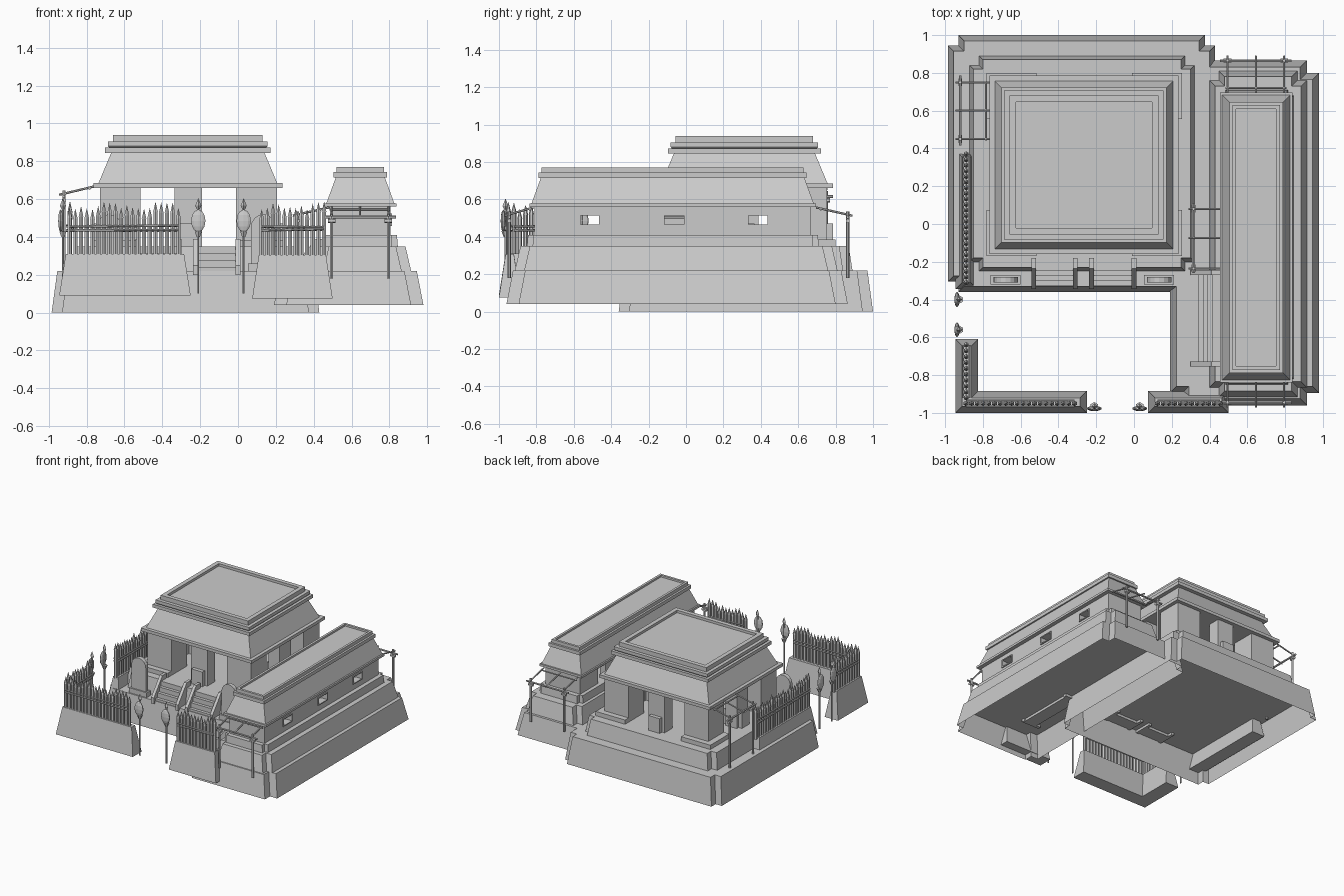
import bpy, bmesh, random
from math import pi, sin, cos
from mathutils import Vector, Matrix

if "Cube" in bpy.data.objects:
    bpy.data.objects.remove(bpy.data.objects["Cube"])

random.seed(4)


def finish(name, bm):
    me = bpy.data.meshes.new(name)
    bm.to_mesh(me)
    bm.free()
    ob = bpy.data.objects.new(name, me)
    bpy.context.collection.objects.link(ob)
    return ob


def outline(x0, x1, y0, y1, n):
    if not n:
        return [(x0, y0), (x1, y0), (x1, y1), (x0, y1)]
    return [(x0 + n, y0), (x1 - n, y0), (x1 - n, y0 + n), (x1, y0 + n),
            (x1, y1 - n), (x1 - n, y1 - n), (x1 - n, y1), (x0 + n, y1),
            (x0 + n, y1 - n), (x0, y1 - n), (x0, y0 + n), (x0 + n, y0 + n)]


def stack(name, rect, levels, notch=0, cap=True):
    """Loft of a (notched) rectangle through (inset, z) levels."""
    bm = bmesh.new()
    x0, x1, y0, y1 = rect
    rings = [[bm.verts.new((x, y, z)) for x, y in
              outline(x0 + i, x1 - i, y0 + i, y1 - i, notch)] for i, z in levels]
    for a, b in zip(rings, rings[1:]):
        for k in range(len(a)):
            j = (k + 1) % len(a)
            bm.faces.new((a[k], a[j], b[j], b[k]))
    bm.faces.new(rings[-1])
    if cap:
        bm.faces.new(rings[0][::-1])
    return finish(name, bm)


def box(bm, x0, x1, y0, y1, z0, z1):
    m = Matrix.Translation(((x0 + x1) / 2, (y0 + y1) / 2, (z0 + z1) / 2))
    bmesh.ops.create_cube(bm, size=1, matrix=m @ Matrix.Diagonal((x1 - x0, y1 - y0, z1 - z0, 1)))


def rod(bm, a, b, r, r2=None, seg=6):
    a, b = Vector(a), Vector(b)
    m = Matrix.Translation((a + b) / 2) @ (b - a).to_track_quat('Z', 'Y').to_matrix().to_4x4()
    bmesh.ops.create_cone(bm, cap_ends=True, segments=seg, radius1=r,
                          radius2=r if r2 is None else r2, depth=(b - a).length, matrix=m)


def prism(bm, pts, shift):
    a = [bm.verts.new(p) for p in pts]
    b = [bm.verts.new(Vector(p) + Vector(shift)) for p in pts]
    bm.faces.new(a[::-1])
    bm.faces.new(b)
    for k in range(len(a)):
        j = (k + 1) % len(a)
        bm.faces.new((a[k], a[j], b[j], b[k]))
    bmesh.ops.recalc_face_normals(bm, faces=bm.faces)


# Stepped platforms, open underneath
stack("main_platform", (-.985, .43, -.36, 1), [(0, 0), (.03, .22)], .055, False)
stack("main_upper_platform", (-.87, .32, -.25, .89), [(0, .22), (.02, .35)], .05)
stack("side_platform", (.19, .98, -.96, .865), [(0, .04), (.035, .22)], .065, False)
stack("side_upper_platform", (.40, .915, -.915, .81), [(0, .22), (.03, .35)], .05)
stack("side_plinth", (.455, .845, -.85, .71), [(0, .35), (.005, .41)], .03)

# Main temple: corner blocks and piers on all four sides
bm = bmesh.new()
X0, X1, Y0, Y1 = -.73, .205, -.125, .755
cx, cy = (X0 + X1) / 2, (Y0 + Y1) / 2
for sx in (0, 1):
    for sy in (0, 1):
        x = X1 - .215 if sx else X0
        y = Y1 - .2 if sy else Y0
        box(bm, x, x + .215, y, y + .2, .35, .67)
        box(bm, x - .05 * (1 - sx), x + .215 + .05 * sx,
            y - .045 * (1 - sy), y + .2 + .045 * sy, .35, .385)
for y in (Y0, Y1 - .1):
    box(bm, cx - .073, cx + .073, y, y + .1, .35, .67)
    box(bm, cx - .05, cx + .05, y - .03, y + .13, .35, .47)
for x in (X0, X1 - .1):
    box(bm, x, x + .1, cy - .073, cy + .073, .35, .67)
    box(bm, x - .03, x + .13, cy - .05, cy + .05, .35, .47)
finish("temple_piers", bm)
stack("temple_roof", (-.765, .235, -.16, .785),
      [(0, .66), (0, .685), (.028, .685), (.095, .845), (.063, .845), (.063, .872),
       (.085, .872), (.078, .88), (.078, .905), (.105, .905), (.105, .94), (.14, .94), (.14, .92)])

# Long side building: walls with window openings, roof
bm = bmesh.new()
wins = [(-.565, -.465), (-.115, -.01), (.335, .435)]
x0, x1, y0, y1 = .49, .805, -.81, .665
for x, zs in ((x1 - .05, (.465, .515)), (x0, (.41, .53))):
    box(bm, x, x + .05, y0, y1, zs[1], .57)
    if zs[0] > .41:
        box(bm, x, x + .05, y0, y1, .40, zs[0])
    edges = [y0] + [v for w in wins for v in w] + [y1]
    for a, b in zip(edges[::2], edges[1::2]):
        box(bm, x, x + .05, a, b, zs[0], zs[1])
for a, b in ((y0, y0 + .05), (y1 - .05, y1)):
    box(bm, x0 + .05, x1 - .05, a, b, .40, .57)
finish("side_walls", bm)
bm = bmesh.new()
for a, b in wins:  # raised window frames
    for zz in (.457, .515):
        box(bm, x1, x1 + .008, a - .008, b + .008, zz, zz + .008)
    for yy in (a - .008, b):
        box(bm, x1, x1 + .008, yy, yy + .008, .465, .515)
finish("window_frames", bm)
stack("side_roof", (.455, .838, -.838, .695),
      [(0, .56), (0, .578), (.012, .578), (.062, .715), (.05, .715), (.05, .743),
       (.066, .743), (.066, .77), (.085, .77), (.085, .755)])

# Stairs with sloped balustrades
bm = bmesh.new()
for a, b in ((-.53, -.31), (-.225, 0)):
    for k in range(4):
        box(bm, a, b, -.325 + k * .025, -.22, .20 + k * .0375, .238 + k * .0375)
    for x in (a - .012, b - .012):
        prism(bm, [(x, -.345, .2), (x, -.18, .2), (x, -.18, .39), (x, -.235, .39), (x, -.345, .25)],
              (.024, 0, 0))
for k in range(4):
    box(bm, .34 + k * .025, .45, -.74, -.26, .20 + k * .0375, .238 + k * .0375)
for y in (-.755, -.27):
    prism(bm, [(.30, y, .2), (.46, y, .2), (.46, y, .39), (.41, y, .39), (.30, y, .25)], (0, .026, 0))
finish("stairs", bm)

# Round-topped standing stones with raised feet
bm = bmesh.new()
for c in (-.68, .133):
    arc = [(c + .065 * cos(t * pi / 8), -.31, .45 + .07 * sin(t * pi / 8)) for t in range(9)]
    prism(bm, [(c - .065, -.31, .22), (c + .065, -.31, .22)] + arc, (0, .03, 0))
    box(bm, c - .08, c + .08, -.32, -.27, .22, .26)
finish("standing_stones", bm)

# Sloped fence footings
bm = bmesh.new()
poly = lambda i, z: [(-.945 + i, -1 + i, z), (-.25 - i, -1 + i, z), (-.25 - i, -.885 - i, z),
                     (-.825 - i, -.885 - i, z), (-.825 - i, -.61 - i, z), (-.945 + i, -.61 - i, z)]
lo, hi = [[bm.verts.new(p) for p in poly(*q)] for q in ((0, .09), (.035, .31))]
for k in range(6):
    j = (k + 1) % 6
    bm.faces.new((lo[k], lo[j], hi[j], hi[k]))
bm.faces.new(hi)
bm.faces.new(lo[::-1])
finish("corner_fence_base", bm)
stack("right_fence_base", (.075, .5, -1, -.885), [(0, .075), (.035, .305)])
stack("left_fence_base", (-.945, -.83, -.345, .39), [(0, .09), (.035, .31)])


# Palisades: pointed stakes with double rails
def palisade(name, a, b):
    a, b = Vector(a), Vector(b)
    bm = bmesh.new()
    d = b - a
    n = round(d.length / .03)
    side = Vector((-d.y, d.x)).normalized() * .016
    for k in range(n + 1):
        x, y = a + d * k / n
        t = random.uniform(.49, .535)
        rod(bm, (x, y, .30), (x, y, t), .0125)
        rod(bm, (x, y, t), (x, y, t + .055), .0145, 0)
    for z in (.435, .455):
        for s in (side, -side):
            rod(bm, (*(a + s), z), (*(b + s), z + random.uniform(-.008, .008)), .006)
    finish(name, bm)


palisade("front_left_palisade", (-.89, -.95), (-.315, -.95))
palisade("corner_palisade", (-.888, -.92), (-.888, -.64))
palisade("left_palisade", (-.888, -.31), (-.888, .37))
palisade("front_right_palisade", (.125, -.95), (.455, -.95))

# Gate spears with hanging shields
for i, (x, y, turn) in enumerate([(-.21, -.965, 0), (.03, -.965, 0), (-.925, -.4, 1), (-.925, -.56, 1)]):
    bm = bmesh.new()
    rod(bm, (x, y, .1), (x, y, .55), .006)
    rod(bm, (x, y, .545), (x, y, .565), .007, .016, 4)
    rod(bm, (x, y, .565), (x, y, .605), .016, 0, 4)
    s = (.014, .04, .06) if turn else (.04, .014, .06)
    bmesh.ops.create_uvsphere(bm, u_segments=10, v_segments=6, radius=1, matrix=Matrix.Translation(
        (x - .012 * turn, y - .012 * (1 - turn), .485)) @ Matrix.Diagonal((*s, 1)))
    rod(bm, (x, y, .43), (x, y, .40), .022, .01)
    finish("gate_spear_%d" % i, bm)


# Wooden awning frames: posts, beam, sloping rafters
def awning(name, centre, along, inward, half, offs, reach, foot, rise=.04):
    c, u, w = Vector(centre), Vector(along), Vector(inward)
    up = Vector((0, 0, 1))
    bm = bmesh.new()
    rod(bm, c - u * half, c + u * half, .008)
    q = c + w * reach * .85 + up * rise
    rod(bm, q - u * half * .85, q + u * half * .85, .006)
    for k, o in enumerate(offs):
        p = c + u * o
        rod(bm, p - w * .025 + up * .008, p + w * reach + up * (rise + .012), .006)
        if k in (0, len(offs) - 1):
            rod(bm, (p.x, p.y, foot), p + up * .03, .009)
            rod(bm, p - u * .02 - up * .02, p + u * .02 - up * .02, .012)
    finish(name, bm)


awning("front_awning", (.645, -.945, .505), (1, 0, 0), (0, 1, 0), .19, (-.15, 0, .15), .13, .18)
awning("rear_awning", (.645, .865, .505), (1, 0, 0), (0, -1, 0), .19, (-.15, 0, .15), .17, .18)
awning("left_awning", (-.92, .6, .615), (0, 1, 0), (1, 0, 0), .185, (-.15, 0, .15), .16, .2)
awning("inner_awning", (.315, -.075, .505), (0, 1, 0), (1, 0, 0), .185, (-.16, 0, .155), .17, .2)
